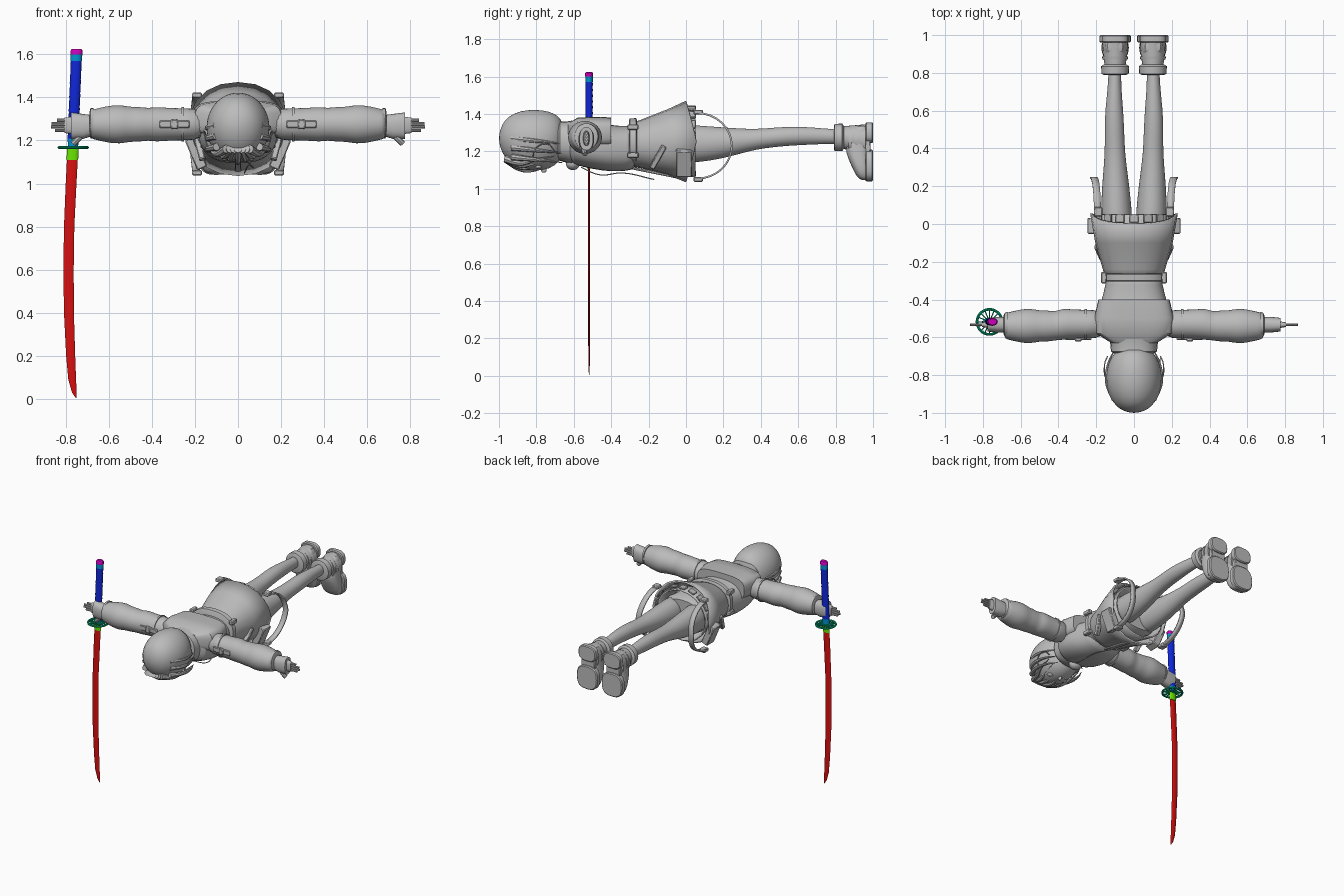
import bpy, bmesh, math
from mathutils import Vector, Matrix

if "Cube" in bpy.data.objects:
    bpy.data.objects.remove(bpy.data.objects["Cube"])


def material(name, rgb):
    m = bpy.data.materials.new(name)
    m.use_nodes = True
    m.diffuse_color = (*rgb, 1)
    m.node_tree.nodes["Principled BSDF"].inputs["Base Color"].default_value = (*rgb, 1)
    return m


GREY = material("grey", (0.5, 0.5, 0.5))
RED = material("red", (0.7, 0.005, 0.005))
BLUE = material("blue", (0.005, 0.02, 0.7))
CYAN = material("cyan", (0.0, 0.3, 0.65))
MAGENTA = material("magenta", (0.6, 0.0, 0.5))
LIME = material("lime", (0.15, 0.8, 0.0))
GREEN = material("green", (0.0, 0.45, 0.22))
AXES = {"x": (1, 2, 0), "y": (0, 2, 1), "z": (0, 1, 2)}


def finish(name, bm, mat=GREY, subsurf=0, thick=0):
    bmesh.ops.recalc_face_normals(bm, faces=bm.faces)
    mesh = bpy.data.meshes.new(name)
    bm.to_mesh(mesh)
    bm.free()
    mesh.materials.append(mat)
    ob = bpy.data.objects.new(name, mesh)
    bpy.context.collection.objects.link(ob)
    if subsurf:
        ob.modifiers.new("smooth", "SUBSURF").levels = subsurf
        ob.modifiers["smooth"].render_levels = subsurf
    if thick:
        ob.modifiers.new("shell", "SOLIDIFY").thickness = thick
    return ob


def loft(name, axis, rings, mat=GREY, n=24, power=2.0, caps=True, subsurf=0, thick=0, warp=None):
    """Rings are (position, centre u, centre v, radius u, radius v) along an axis."""
    iu, iv, it = AXES[axis]
    bm = bmesh.new()
    loops = []
    for t, cu, cv, ru, rv in rings:
        loop = []
        for k in range(n):
            a = 2 * math.pi * k / n
            c, s = math.cos(a), math.sin(a)
            p = [0, 0, 0]
            p[iu] = cu + ru * math.copysign(abs(c) ** (2 / power), c)
            p[iv] = cv + rv * math.copysign(abs(s) ** (2 / power), s)
            p[it] = t + (warp(t, a) if warp else 0)
            loop.append(bm.verts.new(p))
        loops.append(loop)
    for a, b in zip(loops, loops[1:]):
        for k in range(n):
            bm.faces.new((a[k], a[k - 1], b[k - 1], b[k]))
    if caps:
        bm.faces.new(loops[0])
        bm.faces.new(loops[-1])
    return finish(name, bm, mat, subsurf, thick)


def box(name, loc, size, mat=GREY, rot=(0, 0, 0), bevel=0.005):
    bm = bmesh.new()
    bmesh.ops.create_cube(bm, size=1)
    bmesh.ops.scale(bm, vec=size, verts=bm.verts)
    bmesh.ops.bevel(bm, geom=bm.edges[:], offset=min(bevel, min(size) * 0.3), segments=1, affect="EDGES")
    for i, axis in enumerate("XYZ"):
        bmesh.ops.rotate(bm, matrix=Matrix.Rotation(rot[i], 3, axis), verts=bm.verts)
    bmesh.ops.translate(bm, vec=loc, verts=bm.verts)
    return finish(name, bm, mat)


def ball(name, loc, radii, mat=GREY):
    bm = bmesh.new()
    bmesh.ops.create_uvsphere(bm, u_segments=32, v_segments=20, radius=1)
    bmesh.ops.scale(bm, vec=radii, verts=bm.verts)
    bmesh.ops.translate(bm, vec=loc, verts=bm.verts)
    return finish(name, bm, mat)


def tube(name, pts, radius, mat=GREY, taper=False, closed=False):
    cu = bpy.data.curves.new(name, "CURVE")
    cu.dimensions = "3D"
    cu.bevel_depth, cu.bevel_resolution, cu.resolution_u = radius, 2, 6
    sp = cu.splines.new("BEZIER")
    sp.bezier_points.add(len(pts) - 1)
    sp.use_cyclic_u = closed
    for i, (bp, p) in enumerate(zip(sp.bezier_points, pts)):
        bp.co = p
        bp.handle_left_type = bp.handle_right_type = "AUTO"
        bp.radius = 1 - 0.9 * i / (len(pts) - 1) if taper else 1
    cu.use_fill_caps = True
    cu.materials.append(mat)
    ob = bpy.data.objects.new(name, cu)
    bpy.context.collection.objects.link(ob)
    bpy.ops.object.select_all(action="DESELECT")
    ob.select_set(True)
    bpy.context.view_layer.objects.active = ob
    bpy.ops.object.convert(target="MESH")


# Head, face and hair, facing down
loft("head", "y", [(-1, 0, 1.27, .02, .02), (-.985, 0, 1.27, .07, .075), (-.95, 0, 1.265, .11, .125),
     (-.88, 0, 1.26, .143, .16), (-.8, 0, 1.26, .15, .165), (-.73, 0, 1.26, .135, .155),
     (-.68, 0, 1.265, .105, .125), (-.655, 0, 1.27, .06, .08)], n=32, subsurf=1)
ball("nose", (0, -.76, 1.1), (.01, .015, .014))
for i in range(7):
    x = (i - 3) * .036
    drop = abs(x) * .5
    tube("fringe_lock", [(x * .5, -.965, 1.16), (x * .9, -.88, 1.105 + drop * .6),
         (x * 1.15, -.81, 1.1 + drop), (x * 1.2 + .01, -.75 + abs(x) * .4, 1.12 + drop)], .02, taper=True)
for s in (-1, 1):
    for i in range(3):
        z = 1.17 + i * .05
        tube("side_lock", [(s * .10, -.93, z), (s * .14, -.84, z - .01), (s * .135, -.74, z - .02),
             (s * .10, -.66, z - .03)], .018, taper=True)
    ball("eye", (s * .055, -.79, 1.118), (.025, .02, .012))
    tube("ear_wire", [(s * .14, -.7, 1.2), (s * .155, -.74, 1.24), (s * .155, -.8, 1.22), (s * .14, -.82, 1.17)], .003)

# Neck, collar and knot
loft("neck", "y", [(-.7, 0, 1.25, .06, .065), (-.58, 0, 1.25, .07, .07)])
loft("collar", "y", [(-.685, 0, 1.255, .105, .095), (-.675, 0, 1.255, .122, .105), (-.64, 0, 1.25, .125, .11),
     (-.61, 0, 1.25, .13, .115)], power=2.4)
ball("collar_knot", (0, -.605, 1.135), (.045, .037, .035))

# Jacket body and back yoke
loft("jacket", "y", [(-.635, 0, 1.25, .10, .09), (-.61, 0, 1.245, .165, .115), (-.5, 0, 1.235, .19, .13),
     (-.4, 0, 1.215, .175, .125), (-.32, 0, 1.215, .148, .12), (-.25, 0, 1.225, .15, .12)], power=2.5, subsurf=1)
loft("back_yoke", "y", [(-.63, 0, 1.3, .12, .05), (-.58, 0, 1.3, .2, .08), (-.5, 0, 1.3, .212, .085),
     (-.4, 0, 1.3, .188, .082)], n=32, power=3.5)


# Flared coat skirt with a hem that is longer at the sides
def hem(t, a):
    return max(0, t + .1) / .1 * .055 * (1 - abs(math.sin(a)))


loft("coat_skirt", "y", [(-.3, 0, 1.235, .148, .115), (-.24, 0, 1.24, .165, .13), (-.1, 0, 1.25, .205, .175),
     (0, 0, 1.253, .232, .218)], n=20, power=2.2, caps=False, thick=.012, warp=hem)
loft("pleated_underskirt", "y", [(-.15, 0, 1.245, .16, .14), (.05, 0, 1.245, .2, .185)], n=20, caps=False, thick=.01)
loft("shorts", "y", [(-.2, 0, 1.24, .15, .12), (0, 0, 1.24, .17, .13), (.04, 0, 1.24, .15, .11)], power=2.4)
loft("belt", "y", [(-.305, 0, 1.25, .16, .12), (-.3, 0, 1.25, .17, .126), (-.268, 0, 1.25, .172, .128),
     (-.262, 0, 1.25, .162, .12)], n=32, power=2.4)
for i in range(9):
    a = math.pi * (i + .5) / 9
    c, s = math.cos(a), math.sin(a)
    box("hem_plate", (.215 * c, .03, 1.25 + .19 * s), (.05, .045, .012), rot=(0, math.pi / 2 - a, 0))
tube("chest_cable", [(.03, -.56, 1.115), (.07, -.46, 1.075), (.05, -.34, 1.085), (.03, -.17, 1.05)], .003)
box("front_placket", (0, -.16, 1.085), (.03, .28, .014), rot=(-.2, 0, 0))

for s in (-1, 1):
    # Buckles, pockets and hanging straps
    for z in (1.18, 1.33):
        box("belt_buckle", (s * .16, -.284, z), (.03, .06, .03))
    box("slanted_pocket", (s * .18, -.15, 1.17), (.03, .03, .14), rot=(-.5, s * .25, 0))
    box("hip_pouch", (s * .195, -.01, 1.14), (.05, .085, .15), rot=(0, s * .4, 0))
    bm = bmesh.new()
    rows = []
    for k in range(17):
        a = math.pi * (k / 16 - .5)
        y, z = .06 + .19 * math.cos(a), 1.23 + .18 * math.sin(a)
        inward = .02 * abs(math.sin(a))
        rows.append([bm.verts.new((s * (x - inward), y, z)) for x in (.195, .232)])
    for a, b in zip(rows, rows[1:]):
        bm.faces.new((a[0], a[1], b[1], b[0]))
    finish("hanging_strap", bm, thick=.01)
    for z in (1.05, 1.41):
        box("strap_buckle", (s * .19, .065, z), (.045, .05, .025))

    # Legs
    x = s * .1
    loft("leg", "y", [(-.05, s * .09, 1.24, .085, .105), (.06, s * .093, 1.24, .083, .1), (.2, s * .097, 1.245, .073, .084),
         (.33, s * .1, 1.26, .058, .06), (.42, s * .102, 1.27, .052, .052), (.55, s * .105, 1.283, .052, .052),
         (.68, s * .104, 1.283, .04, .046), (.76, s * .102, 1.28, .034, .04), (.86, s * .102, 1.28, .034, .04)], subsurf=1)
    # Boots: ankle cuff, shaft, foot and split sole
    loft("boot_cuff", "y", [(.79, x, 1.275, .06, .06), (.795, x, 1.275, .072, .072), (.835, x, 1.275, .074, .074),
         (.845, x, 1.275, .06, .06)])
    loft("boot_shaft", "y", [(.84, x, 1.275, .055, .06), (.88, x, 1.27, .062, .068), (.96, x, 1.26, .068, .085)])
    for y in (.87, .9):
        loft("boot_strap", "y", [(y, x, 1.265, .066, .072), (y + .018, x, 1.262, .07, .078)])
    loft("boot_foot", "z", [(1.045, x, .96, .04, .02), (1.06, x, .95, .062, .035), (1.1, x, .94, .075, .045),
         (1.16, x, .925, .072, .058), (1.22, x, .915, .064, .068), (1.3, x, .93, .06, .055),
         (1.345, x, .945, .05, .035)], power=2.6, subsurf=1)
    for part, c, r in (("toe", 1.125, .085), ("heel", 1.3, .056)):
        w = .083 if part == "toe" else .07
        loft(part + "_sole", "y", [(.96, x, c, w - .006, r - .006), (.966, x, c, w, r), (.994, x, c, w, r),
             (1, x, c, w - .006, r - .006)], power=2.8)
    box("sole_arch", (x, .972, 1.22), (.11, .03, .08))

    # Sleeves with soft folds, strap and cuff
    folds = [(.15, .075), (.25, .076), (.33, .078), (.38, .084), (.415, .076), (.46, .084), (.5, .082),
             (.55, .094), (.6, .088), (.635, .08), (.67, .072), (.69, .064)]
    loft("sleeve", "x", [(s * t, -.53 - .01 * (t > .4), 1.275, r, r * .98) for t, r in folds], subsurf=1)
    loft("cuff", "x", [(s * .67, -.533, 1.28, .068, .07), (s * .685, -.533, 1.28, .062, .07),
         (s * .69, -.533, 1.28, .05, .05)])
    loft("arm_band", "x", [(s * .25, -.53, 1.275, .081, .081), (s * .262, -.53, 1.275, .081, .081)])
    box("arm_strap", (s * .295, -.607, 1.275), (.14, .014, .035))
    box("arm_buckle", (s * .295, -.612, 1.275), (.035, .02, .045))

    # Hands with flat, straight fingers
    loft("glove_cuff", "x", [(s * .66, -.533, 1.27, .04, .045), (s * .72, -.533, 1.265, .042, .058),
         (s * .775, -.533, 1.268, .036, .062)], power=2.4)
    loft("palm", "x", [(s * .72, -.533, 1.27, .022, .034), (s * .77, -.533, 1.27, .018, .04),
         (s * .805, -.533, 1.27, .012, .036)], power=2.6)
    for i, end in enumerate((.85, .868, .865, .84)):
        z = 1.246 + i * .016
        tube("finger", [(s * .79, -.533, z), (s * .83, -.533, z), (s * end, -.533, z)], .0075)
    tube("thumb", [(s * .715, -.54, 1.235), (s * .745, -.545, 1.205), (s * .765, -.54, 1.185)], .014)

# Sword: curved blade, collar, spoked guard, wrapped grip and pommel
Y = -.518
loft("blade", "z", [(.005, -.752, Y, .002, .001), (.03, -.76, Y, .011, .003), (.09, -.77, Y, .018, .004), (.2, -.777, Y, .021, .005),
     (.4, -.785, Y, .023, .005), (.6, -.787, Y, .024, .006), (.8, -.784, Y, .024, .006),
     (1, -.775, Y, .025, .006), (1.115, -.769, Y, .025, .006)], RED, n=8)
loft("blade_collar", "z", [(1.11, -.769, Y, .027, .01), (1.162, -.767, Y, .027, .011)], LIME, n=12)
ring = [(-.765 + .066 * math.cos(k * math.pi / 8), Y + .066 * math.sin(k * math.pi / 8), 1.167) for k in range(16)]
tube("guard_rim", ring, .007, GREEN, closed=True)
loft("guard_hub", "z", [(1.162, -.765, Y, .034, .024), (1.173, -.765, Y, .034, .024)], GREEN)
for k in range(16):
    a = k * math.pi / 8
    box("guard_spoke", (-.765 + .043 * math.cos(a), Y + .043 * math.sin(a), 1.167), (.048, .006, .008), GREEN, (0, 0, a))
loft("grip_ferrule", "z", [(1.172, -.766, Y, .024, .018), (1.21, -.766, Y, .025, .019)], CYAN)
grip = []
for k in range(25):
    t = k / 24
    r = .0015 * (k % 2)
    grip.append((1.205 + .37 * t, -.766 + .015 * t, Y, .0245 + r, .0185 + r))
loft("grip", "z", grip, BLUE)
loft("pommel_ring", "z", [(1.57, -.751, Y, .027, .02), (1.602, -.75, Y, .027, .02)], CYAN)
loft("pommel_cap", "z", [(1.6, -.75, Y, .028, .021), (1.618, -.749, Y, .028, .021), (1.625, -.749, Y, .022, .016)], MAGENTA)

# Smooth shading with crisp edges
bpy.ops.object.select_all(action="DESELECT")
for ob in bpy.context.scene.objects:
    if ob.type == "MESH":
        ob.select_set(True)
        bpy.context.view_layer.objects.active = ob
bpy.ops.object.shade_smooth_by_angle(angle=math.radians(40))
